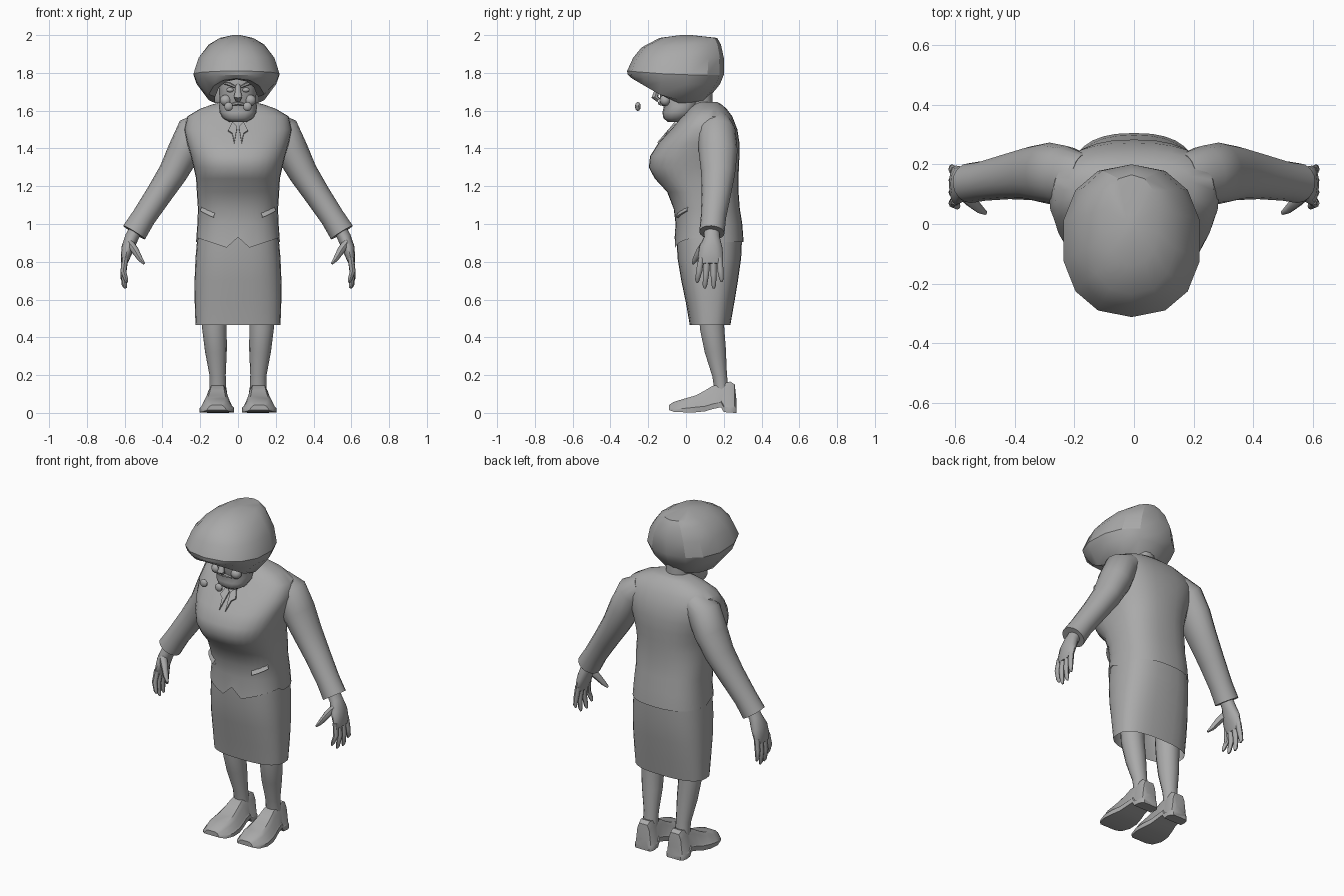
import bpy, bmesh, math
from mathutils import Vector

cube = bpy.data.objects.get("Cube")
if cube:
    bpy.data.objects.remove(cube, do_unlink=True)

GREY = bpy.data.materials.new("plain_grey")
GREY.use_nodes = True
GREY.diffuse_color = (0.4, 0.4, 0.4, 1)
GREY.node_tree.nodes["Principled BSDF"].inputs["Base Color"].default_value = (0.4, 0.4, 0.4, 1)


def finish(name, bm, angle=45):
    bmesh.ops.recalc_face_normals(bm, faces=bm.faces)
    me = bpy.data.meshes.new(name)
    bm.to_mesh(me)
    bm.free()
    me.materials.append(GREY)
    ob = bpy.data.objects.new(name, me)
    bpy.context.collection.objects.link(ob)
    bpy.ops.object.select_all(action="DESELECT")
    ob.select_set(True)
    bpy.context.view_layer.objects.active = ob
    bpy.ops.object.shade_smooth_by_angle(angle=math.radians(angle))
    return ob


def skin(name, rings, start=True, end=True, closed=True, angle=45):
    """Join rings of points with quads, with optional end caps."""
    bm = bmesh.new()
    rows = [[bm.verts.new(p) for p in r] for r in rings]
    n = len(rows[0])
    for a, b in zip(rows, rows[1:]):
        for i in range(n if closed else n - 1):
            j = (i + 1) % n
            bm.faces.new((a[i], a[j], b[j], b[i]))
    if start:
        bm.faces.new(rows[0])
    if end:
        bm.faces.new(rows[-1])
    return finish(name, bm, angle)


def power(v, e):
    return math.copysign(abs(v) ** e, v)


def oval(a, half, front, back, z, lift=0, n=2.0, cx=0):
    """Point on a level rounded outline; lift raises its front."""
    x = half * power(math.sin(a), 2 / n)
    c = power(math.cos(a), 2 / n)
    y = (front + back) / 2 - (back - front) / 2 * c
    return Vector((cx + x, y, z + lift * max(0, c)))


def stack(sections, sides, n=2.0, cx=0):
    return [[oval(math.tau * i / sides, *s, n=n, cx=cx) for i in range(sides)]
            for s in sections]


def tube(name, path, sides=10, **kw):
    """Path rows: point x, y, z, radius across, radius along y."""
    pts = [Vector(p[:3]) for p in path]
    rings = []
    for k, p in enumerate(pts):
        t = (pts[min(k + 1, len(pts) - 1)] - pts[max(k - 1, 0)]).normalized()
        u = Vector((0, 1, 0))
        u = (u - t * u.dot(t)).normalized()
        v = t.cross(u)
        rings.append([p + v * path[k][3] * math.cos(math.tau * i / sides)
                      + u * path[k][4] * math.sin(math.tau * i / sides)
                      for i in range(sides)])
    return skin(name, rings, **kw)


def ball(name, centre, size, sides=10):
    bm = bmesh.new()
    bmesh.ops.create_uvsphere(bm, u_segments=sides, v_segments=sides // 2 + 1, radius=1)
    for v in bm.verts:
        v.co = Vector([c + s * q for c, s, q in zip(centre, size, v.co)])
    return finish(name, bm)


# Jacket with a notched front hem
jacket = stack([(.222, -.06, .305, .905), (.215, -.055, .298, 1.0), (.212, -.065, .285, 1.08),
                (.218, -.10, .278, 1.17), (.222, -.165, .278, 1.24), (.235, -.197, .28, 1.3),
                (.25, -.19, .283, 1.36), (.27, -.145, .283, 1.43), (.285, -.08, .272, 1.5),
                (.268, -.02, .245, 1.57), (.2, .015, .215, 1.61), (.13, .045, .185, 1.635),
                (.08, .06, .165, 1.645)], 32, n=2.5)
for p in jacket[0]:
    if p.y < .1:
        p.z = .93 if abs(p.x) < .01 else .875 + .05 * max(0, abs(p.x) - .06) / .15
skin("jacket", jacket, start=False)

# Skirt, open below
skin("skirt", stack([(.225, .02, .235, .465), (.229, .0, .255, .58), (.23, -.025, .275, .7),
                     (.225, -.045, .292, .82), (.215, -.05, .297, .93)], 28, n=2.6), start=False)

# Head, neck and hair
skin("head", stack([(.045, -.095, -.02, 1.54), (.08, -.12, .02, 1.56), (.098, -.125, .05, 1.59),
                    (.1, -.118, .06, 1.62), (.098, -.135, .08, 1.65), (.1, -.14, .1, 1.7),
                    (.1, -.145, .1, 1.76), (.09, -.13, .1, 1.83)], 16, n=2.3))
skin("neck", stack([(.08, -.03, .15, 1.5), (.072, -.01, .14, 1.6), (.07, 0, .14, 1.74)], 14))
hair = stack([(.115, -.21, .06, 1.64, .125), (.15, -.285, .11, 1.655, .115),
              (.215, -.308, .18, 1.74, .05), (.233, -.312, .2, 1.79, .02),
              (.205, -.28, .2, 1.88), (.15, -.235, .185, 1.95, -.015),
              (.09, -.14, .165, 1.985), (.02, -.03, .03, 2.0)], 14, n=2.3, cx=-.008)
skin("hair", hair, start=False, angle=28)

# Face
tube("nose", [(0, -.135, 1.735, .012, .012), (0, -.155, 1.70, .016, .014),
              (0, -.165, 1.672, .022, .018), (0, -.145, 1.655, .014, .012)], 8)
tube("mouth", [(-.045, -.122, 1.63, .006, .006), (0, -.138, 1.64, .011, .012),
               (.045, -.122, 1.63, .006, .006)], 6)

# Parts that appear on both sides
for side, s in (("left", 1), ("right", -1)):

    def flip(path):
        return [(s * p[0], *p[1:]) for p in path]

    ball(f"{side}_eye", (s * .042, -.133, 1.71), (.02, .012, .013))
    tube(f"{side}_eyebrow", flip([(.015, -.148, 1.725, .007, .007), (.045, -.148, 1.74, .009, .008),
                                  (.075, -.13, 1.745, .005, .005)]), 6)
    ball(f"{side}_cheek", (s * .065, -.11, 1.655), (.032, .03, .03))
    ball(f"{side}_bead", (s * .05, -.255, 1.622), (.024, .015, .024))

    # Sleeve with a slightly flared cuff
    tube(f"{side}_sleeve", flip([(.17, .155, 1.535, .07, .08), (.235, .163, 1.49, .092, .1),
                                 (.285, .17, 1.385, .088, .103), (.345, .17, 1.27, .077, .09),
                                 (.42, .16, 1.155, .069, .077), (.5, .145, 1.035, .064, .067),
                                 (.55, .137, .955, .068, .067)]), 16)
    # Hand
    tube(f"{side}_palm", flip([(.535, .137, .98, .035, .04), (.562, .137, .93, .036, .042),
                               (.583, .132, .875, .034, .062), (.597, .13, .82, .024, .066),
                               (.602, .13, .79, .016, .06)]), 12)
    fingers = {"index": (.08, .06, .69), "middle": (.112, .1, .66),
               "ring": (.145, .147, .66), "little": (.177, .188, .695)}
    for k, (finger, (y0, y1, tip)) in enumerate(fingers.items()):
        ym, zm = (y0 + y1) / 2, (.81 + tip) / 2
        tube(f"{side}_{finger}_finger", flip([(.598, y0, .82, .017, .017), (.607, ym, zm, .015, .016),
                                              (.592 + k * .006, y1, tip + .015, .011, .012),
                                              (.587 + k * .006, y1, tip, .005, .006)]), 8)
    tube(f"{side}_thumb", flip([(.575, .105, .9, .022, .024), (.545, .075, .86, .02, .02),
                                (.518, .05, .815, .014, .015), (.497, .037, .79, .006, .007)]), 8)

    # Leg
    tube(f"{side}_leg", flip([(.125, .135, .56, .068, .07), (.125, .138, .45, .065, .066),
                              (.117, .155, .33, .058, .058), (.108, .178, .2, .043, .04),
                              (.107, .188, .12, .044, .038)]), 14)
    # Shoe, from toe to heel: y, half width, underside, top
    rings = []
    for y, w, low, top in [(-.09, .05, .015, .042), (-.065, .075, .006, .058), (-.01, .092, .003, .075),
                           (.05, .088, .003, .092), (.1, .075, .008, .118), (.14, .066, .02, .143),
                           (.185, .06, .03, .15), (.2, .06, .004, .158), (.235, .062, .002, .166),
                           (.258, .055, 0, .15), (.267, .045, 0, .07)]:
        edge = low + .4 * (top - low) if top < .08 else low + .035
        half = [(1, low), (1, edge - .008), (.9, edge), (.72, low + .8 * (top - low)), (.5, top)]
        cx = .113 - .03 * max(0, y)
        ring = [(s * (cx + w * q), y, z) for q, z in half]
        rings.append(ring + [(s * (cx - w * q), y, z) for q, z in reversed(half)])
    skin(f"{side}_shoe", rings, angle=35)

    # Lapel plate lying on the chest slope
    bm = bmesh.new()
    shape = [(.004, 1.51), (.03, 1.535), (.052, 1.49), (.03, 1.475), (.02, 1.425)]
    layers = [[bm.verts.new((s * x, -.083 - (1.5 - z) * .85 - d, z + d)) for x, z in shape]
              for d in (0, .006)]
    for layer in layers:
        bm.faces.new(layer)
    for i in range(len(shape)):
        j = (i + 1) % len(shape)
        bm.faces.new((layers[0][i], layers[0][j], layers[1][j], layers[1][i]))
    finish(f"{side}_lapel", bm, 30)

    # Pocket flap standing off the jacket
    rows = [[oval(s * math.radians(a), .212 + d, -.062 - d, .288 + d, z + .0012 * (a - 30), n=2.5)
             for a in (30, 40, 50, 60)] for d, z in ((-.01, 1.075), (.014, 1.035), (-.01, 1.032))]
    skin(f"{side}_pocket_flap", rows, start=False, end=False, closed=False, angle=30)
